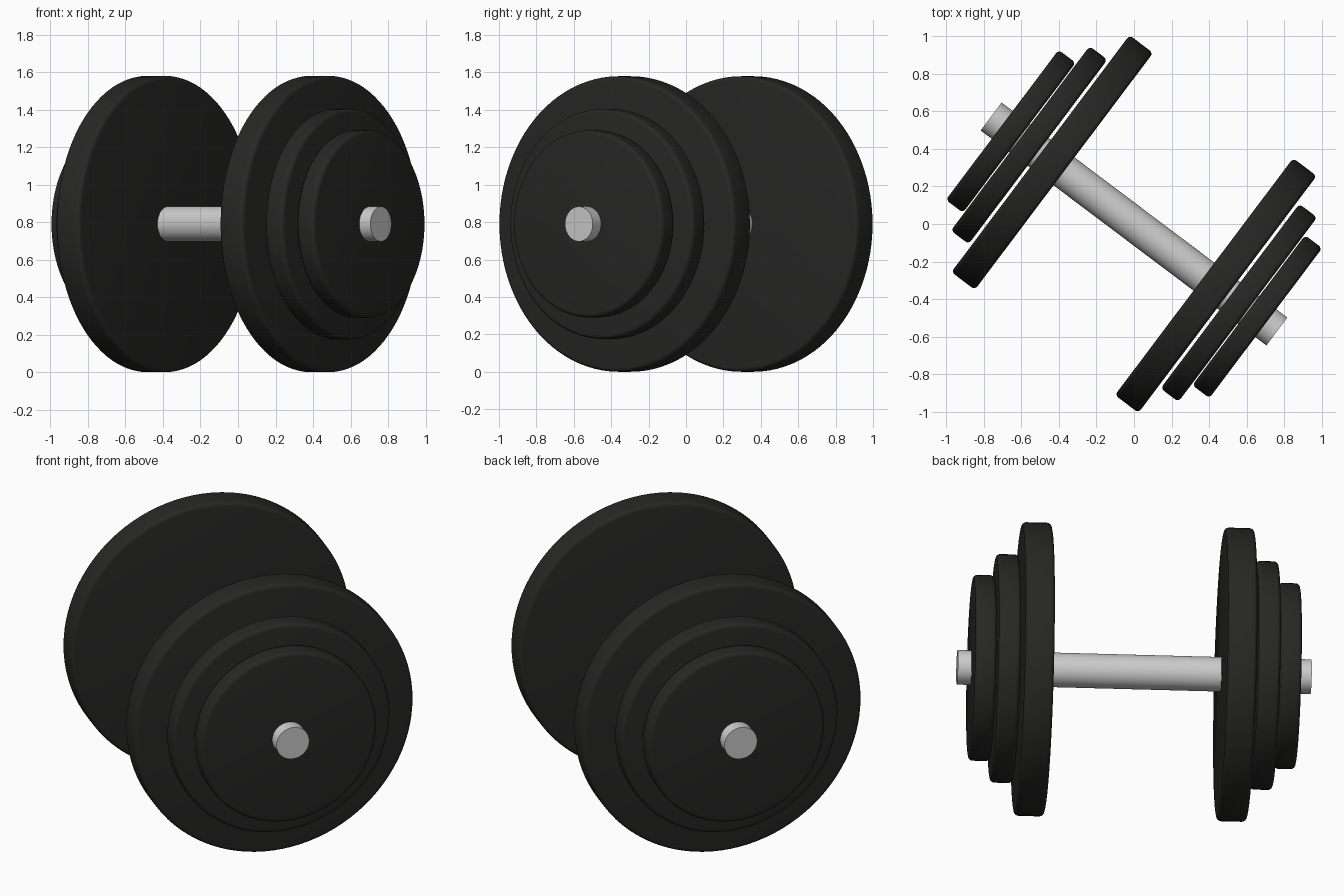
import bpy, math
from mathutils import Vector

if "Cube" in bpy.data.objects:
    bpy.data.objects.remove(bpy.data.objects["Cube"])

R_BIG = 0.79
YAW = math.atan2(-0.601, 0.799)          # bar direction in plan
AXIS = Vector((math.cos(YAW), math.sin(YAW), 0))

rubber = bpy.data.materials.new("black_rubber")
rubber.diffuse_color = (0.02, 0.02, 0.019, 1)
rubber.use_nodes = True
rubber.node_tree.nodes["Principled BSDF"].inputs["Base Color"].default_value = rubber.diffuse_color


def disc(name, radius, start, end, bevel=0.0, material=None):
    """Cylinder lying on the bar axis between two distances from the centre."""
    pos = AXIS * (start + end) / 2 + Vector((0, 0, R_BIG))
    bpy.ops.mesh.primitive_cylinder_add(
        vertices=96, radius=radius, depth=abs(end - start),
        location=pos, rotation=(0, math.pi / 2, YAW))
    ob = bpy.context.object
    ob.name = name
    if bevel:
        mod = ob.modifiers.new("rounded_rim", 'BEVEL')
        mod.width = bevel
        mod.segments = 4
        mod.limit_method = 'ANGLE'
        mod.angle_limit = math.radians(40)
        bpy.ops.object.modifier_apply(modifier=mod.name)
    if material:
        ob.data.materials.append(material)
    bpy.ops.object.shade_smooth_by_angle(angle=math.radians(35))
    return ob


# Steel bar through everything
disc("bar", 0.093, -0.953, 0.953)

# Three stepped weight plates on each end: name, radius, inner and outer face
plates = [("large_plate", R_BIG, 0.467, 0.624),
          ("medium_plate", 0.615, 0.640, 0.759),
          ("small_plate", 0.50, 0.765, 0.879)]
for side, label in ((-1, "left"), (1, "right")):
    for name, radius, inner, outer in plates:
        disc(f"{name}_{label}", radius, side * inner, side * outer, 0.022, rubber)
